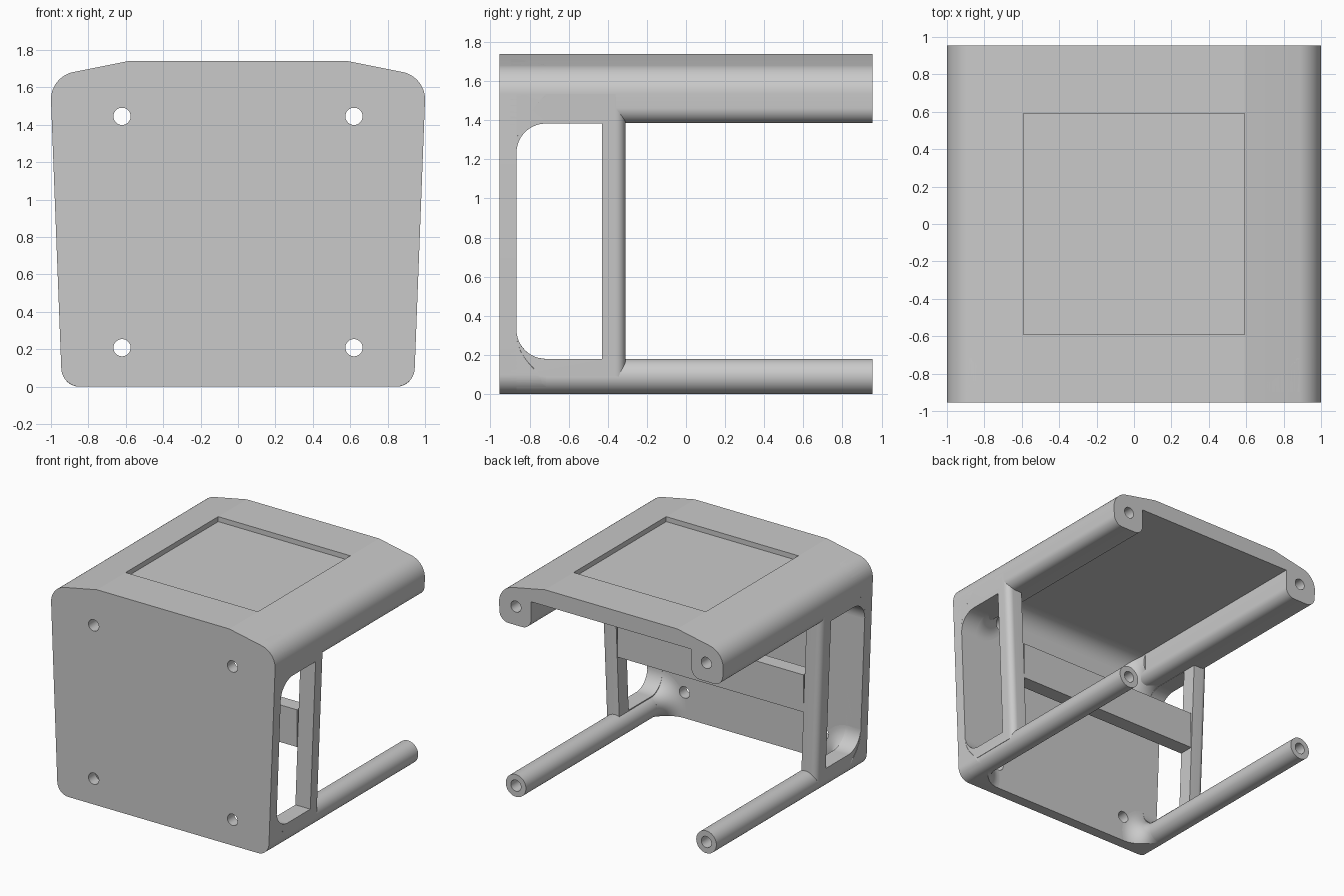
import bpy, bmesh, math
from mathutils import Matrix, Vector

if "Cube" in bpy.data.objects:
    bpy.data.objects.remove(bpy.data.objects["Cube"], do_unlink=True)

FRONT, BACK = -0.955, 0.955
PLATE = -0.867                # inner face of the front plate
POST = (-0.43, -0.31)         # depth range of the posts
FILLET = 0.15
UNDERSIDE = 1.61              # underside of the roof
ROD = (0.85, 0.09, 0.09)      # x, z, radius of the lower rods
LUG = (0.85, 1.535, 0.15)     # x, z, radius of the upper rails
SIDES = (("left", 1), ("right", -1))

grey = bpy.data.materials.new("plain_grey")
grey.use_nodes = True
grey.diffuse_color = (0.59, 0.59, 0.59, 1)
grey.node_tree.nodes["Principled BSDF"].inputs["Base Color"].default_value = grey.diffuse_color


def arc(cx, cz, r, start, end, steps=16):
    angles = [math.radians(start + (end - start) * i / steps) for i in range(steps + 1)]
    return [(cx + r * math.cos(a), cz + r * math.sin(a)) for a in angles]


def mirrored(half):
    return half + [(-x, z) for x, z in reversed(half)]


def finish(name, bm):
    bmesh.ops.recalc_face_normals(bm, faces=bm.faces[:])
    mesh = bpy.data.meshes.new(name)
    bm.to_mesh(mesh)
    bm.free()
    mesh.materials.append(grey)
    obj = bpy.data.objects.new(name, mesh)
    bpy.context.collection.objects.link(obj)
    return obj


def prism(name, points, lo, hi, axis="Y", round_edge=0):
    """Extrude a closed profile along Y (xz points) or X (yz points)."""
    bm = bmesh.new()
    place = (lambda p: (p[0], lo, p[1])) if axis == "Y" else (lambda p: (lo, p[0], p[1]))
    face = bm.faces.new([bm.verts.new(place(p)) for p in points])
    moved = bmesh.ops.extrude_face_region(bm, geom=[face])["geom"]
    step = Vector((0, hi - lo, 0)) if axis == "Y" else Vector((hi - lo, 0, 0))
    bmesh.ops.translate(bm, vec=step, verts=[g for g in moved if isinstance(g, bmesh.types.BMVert)])
    if round_edge:
        bmesh.ops.recalc_face_normals(bm, faces=bm.faces[:])
        edges = [e for e in bm.edges
                 if all(abs(v.co.y - hi) < 1e-5 and abs(v.co.x) > 0.9 for v in e.verts)]
        bmesh.ops.bevel(bm, geom=edges, offset=round_edge, segments=10, profile=0.5, affect="EDGES")
    return finish(name, bm)


def box(name, x, y, z):
    return prism(name, [(x[0], z[0]), (x[1], z[0]), (x[1], z[1]), (x[0], z[1])], *y)


def cylinder(name, x, z, r, lo, hi):
    return prism(name, arc(x, z, r, 0, 352.5, 47), lo, hi)


def flare(name, x, z, r):
    """Trumpet-shaped fillet from the front plate into a rod."""
    curve = arc(r + FILLET, PLATE + FILLET, FILLET, 270, 180, 12)
    profile = [(0, PLATE - 0.03), (r + FILLET, PLATE - 0.03)] + curve + [(0, PLATE + FILLET)]
    bm = bmesh.new()
    verts = [bm.verts.new((p[0], p[1], 0)) for p in profile]
    edges = [bm.edges.new(pair) for pair in zip(verts, verts[1:])]
    bmesh.ops.spin(bm, geom=verts + edges, cent=(0, 0, 0), axis=(0, 1, 0),
                   angle=math.tau, steps=64, use_duplicate=False)
    bmesh.ops.remove_doubles(bm, verts=bm.verts[:], dist=1e-5)
    bmesh.ops.transform(bm, matrix=Matrix.Translation((x, 0, z)), verts=bm.verts[:])
    return finish(name, bm)


def carve(obj, cutters, operation="DIFFERENCE"):
    for cutter in cutters:
        cutter.hide_render = True
        mod = obj.modifiers.new("carve", "BOOLEAN")
        mod.operation, mod.solver, mod.object = operation, "EXACT", cutter
    bpy.context.view_layer.update()
    result = bpy.data.meshes.new_from_object(
        obj.evaluated_get(bpy.context.evaluated_depsgraph_get()))
    obj.modifiers.clear()
    obj.data = result


# Cutters
shoulder = arc(*LUG, 0, 75) + [(0.59, 1.74)]
outline = mirrored(arc(0.845, 0.1, 0.1, -90, 0) + shoulder)
shell_cutter = prism("shell_cutter", outline, -1.2, 1.2)
screw_cutters = [cylinder("screw_cutter", sx * 0.62, z, 0.046, -1.2, -0.6)
                 for sx in (1, -1) for z in (0.208, 1.445)]
window = (arc(PLATE + FILLET, 0.18 + FILLET, FILLET, 270, 180)
          + arc(PLATE + FILLET, 1.383 - FILLET, FILLET, 180, 90)
          + [(POST[0], 1.383), (POST[0], 0.18)])
window_cutter = prism("window_cutter", window, -1.2, 1.2, "X")
recess_cutter = box("recess_cutter", (-0.59, 0.59), (-0.59, 0.59), (1.70, 1.9))
bore_cutters = {(side, part[1]): cylinder("bore_cutter", sx * part[0], part[1], 0.045, 0.6, 1.2)
                for side, sx in SIDES for part in (ROD, LUG)}
helpers = [shell_cutter, window_cutter, recess_cutter, *screw_cutters, *bore_cutters.values()]

# Front plate with four screw holes
front_plate = prism("front_plate", outline, FRONT, PLATE)
carve(front_plate, screw_cutters)

# Roof with its two thick, rounded side rails and a shallow square recess
rail = arc(0.795, 1.465, 0.08, 180, 270) + arc(0.917, 1.465, 0.08, 270, 360)
roof = prism("roof", mirrored([(0.715, UNDERSIDE)] + rail + shoulder), PLATE, BACK)
carve(roof, [recess_cutter] + [bore_cutters[side, LUG[1]] for side, _ in SIDES])

# Curved inner corner between plate and roof
corner = [(PLATE - 0.01, UNDERSIDE + 0.01), (PLATE - 0.01, UNDERSIDE - FILLET)]
corner += arc(PLATE + FILLET, UNDERSIDE - FILLET, FILLET, 180, 90)
corner += [(PLATE + FILLET, UNDERSIDE + 0.01)]
roof_fillet = prism("roof_fillet", corner, -0.75, 0.75, "X")
carve(roof_fillet, screw_cutters)

for side, sx in SIDES:
    # Lower rod with a bored end
    rod = cylinder(side + "_lower_rod", sx * ROD[0], ROD[1], ROD[2], PLATE, BACK)
    carve(rod, [bore_cutters[side, ROD[1]]])
    # Side frame: the post and window corners, following the tapered outline
    section = [(sx * x, z) for x, z in ((0.81, 0.09), (0.943, 0.09), (1.0, 1.535), (0.865, 1.535))]
    frame = prism(side + "_side_frame", section, PLATE - 0.03, POST[1], round_edge=0.05)
    carve(frame, [window_cutter])
    # Flared roots where the rods meet the plate
    for label, part in (("lower", ROD), ("upper", LUG)):
        root = flare(f"{side}_{label}_root", sx * part[0], part[1], part[2])
        carve(root, [shell_cutter], "INTERSECT")
        carve(root, screw_cutters)

# Crossbar joining the posts
box("crossbar", (-0.83, 0.83), POST, (0.65, 0.95))

for helper in helpers:
    bpy.data.objects.remove(helper, do_unlink=True)

# Smooth the curves, keep real edges sharp
for obj in bpy.context.collection.objects:
    if obj.type == "MESH" and grey.name in obj.data.materials:
        obj.data.shade_smooth()
        obj.data.set_sharp_from_angle(angle=math.radians(10))
